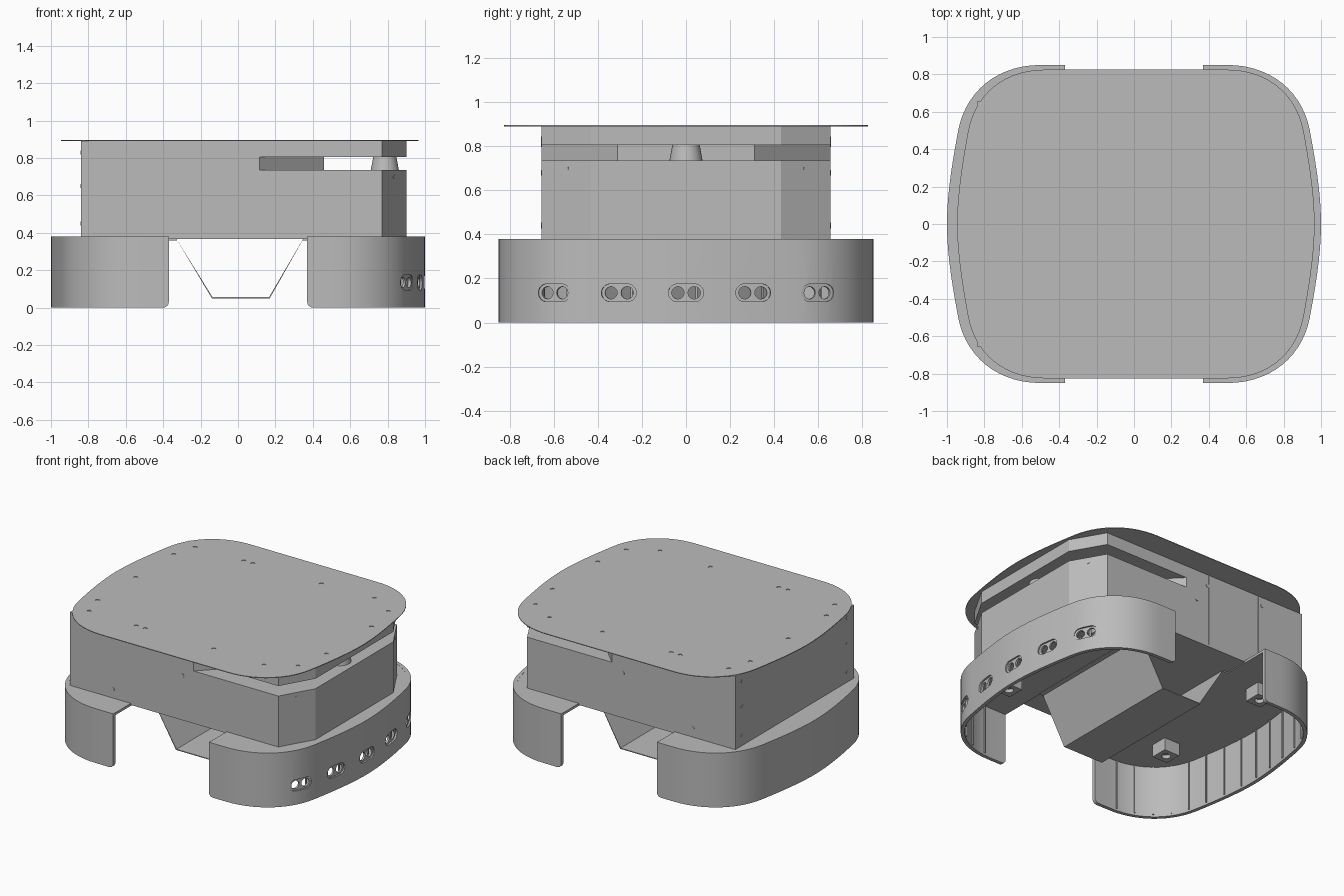
import bpy, bmesh, math
from mathutils import Vector, Matrix
from mathutils.geometry import interpolate_bezier

cube = bpy.data.objects.get("Cube")
if cube:
    bpy.data.objects.remove(cube, do_unlink=True)

grey = bpy.data.materials.new("mid grey")
grey.use_nodes = True
GREY = (0.5, 0.5, 0.5, 1)
grey.diffuse_color = GREY
grey.node_tree.nodes["Principled BSDF"].inputs["Base Color"].default_value = GREY


def activate(ob):
    bpy.ops.object.select_all(action="DESELECT")
    ob.select_set(True)
    bpy.context.view_layer.objects.active = ob


def smooth(ob):
    activate(ob)
    bpy.ops.object.shade_smooth_by_angle(angle=math.radians(30))


def make(name, bm):
    bmesh.ops.recalc_face_normals(bm, faces=bm.faces)
    mesh = bpy.data.meshes.new(name)
    bm.to_mesh(mesh)
    bm.free()
    mesh.materials.append(grey)
    ob = bpy.data.objects.new(name, mesh)
    bpy.context.collection.objects.link(ob)
    return ob


def prism(bm, pts, z0, z1, matrix=Matrix()):
    """Extrude a closed outline from z0 to z1."""
    low = [bm.verts.new(matrix @ Vector((p[0], p[1], z0))) for p in pts]
    high = [bm.verts.new(matrix @ Vector((p[0], p[1], z1))) for p in pts]
    bm.faces.new(low)
    bm.faces.new(high)
    n = len(pts)
    for i in range(n):
        j = (i + 1) % n
        bm.faces.new((low[i], low[j], high[j], high[i]))


def slab(name, pts, z0, z1):
    bm = bmesh.new()
    prism(bm, pts, z0, z1)
    return make(name, bm)


def box(bm, centre, size, turn=0):
    m = Matrix.Translation(centre) @ Matrix.Rotation(turn, 4, "Z") @ Matrix.Diagonal((*size, 1))
    bmesh.ops.create_cube(bm, size=1, matrix=m)


def rod(bm, centre, axis, radius, length, sides=16):
    rot = Vector(axis).to_track_quat("Z", "Y").to_matrix().to_4x4()
    bmesh.ops.create_cone(bm, cap_ends=True, segments=sides, radius1=radius, radius2=radius,
                          depth=length, matrix=Matrix.Translation(centre) @ rot)


def cut(ob, bm):
    cutter = make("cutter", bm)
    cutter.hide_render = True
    mod = ob.modifiers.new("cut", "BOOLEAN")
    mod.operation, mod.solver, mod.object = "DIFFERENCE", "EXACT", cutter
    activate(ob)
    bpy.ops.object.modifier_apply(modifier=mod.name)
    bpy.data.objects.remove(cutter, do_unlink=True)


def inset(pts, d):
    """Move an open counter-clockwise path inward by d."""
    out = []
    for i, p in enumerate(pts):
        t = (pts[min(i + 1, len(pts) - 1)] - pts[max(i - 1, 0)]).normalized()
        out.append(p + Vector((-t.y, t.x)) * d)
    return out


def mirrored(pts, sx):
    return [Vector((p[0] * sx, p[1])) for p in pts]


# Curved half outline, running from the front end round to the back end
corner = interpolate_bezier(Vector((.5, .85)), Vector((.73, .85)), Vector((.9, .71)), Vector((.94, .5)), 15)
side = interpolate_bezier(Vector((.94, .5)), Vector((.97, .34)), Vector((1, .16)), Vector((1, 0)), 11)
quarter = [Vector(p[:2]) for p in [Vector((.37, .85))] + corner + side[1:]]
half = [Vector((p.x, -p.y)) for p in quarter] + quarter[-2::-1]

# Bumpers with ledges, ribs and mounting brackets
WALL = 0.025
for sx, label in ((1, "left"), (-1, "right")):
    bm = bmesh.new()
    prism(bm, mirrored(half + inset(half, WALL)[::-1], sx), 0, .38)
    ends = [e for e in bm.edges if all(v.co.z < .01 and abs(v.co.x) < .38 for v in e.verts)]
    bmesh.ops.bevel(bm, geom=ends, offset=.03, segments=4, affect="EDGES", profile=.5)
    bumper = make(label + "_bumper", bm)
    if sx > 0:
        # Paired sensor holes in rounded recesses
        recess, holes = bmesh.new(), bmesh.new()
        for y in (-.6, -.305, 0, .305, .6):
            i = min(range(len(half)), key=lambda k: abs(half[k].y - y) + (half[k].x < .5))
            a, b = (half[i], half[i + 1]) if half[i].y <= y else (half[i - 1], half[i])
            p = a.lerp(b, (y - a.y) / (b.y - a.y))
            t = (b - a).normalized()
            out = Vector((t.y, -t.x, 0))
            frame = Matrix((Vector((t.x, t.y, 0)), Vector((0, 0, 1)), out)).transposed().to_4x4()
            frame = Matrix.Translation((p.x, p.y, .135)) @ frame
            arc = [math.pi * (k / 10 - .5) for k in range(11)]
            pill = [(.04 + .04 * math.cos(u), .04 * math.sin(u)) for u in arc]
            pill += [(-u, -v) for u, v in pill]
            prism(recess, pill, -.012, .05, frame)
            for s in (-.037, .037):
                rod(holes, frame @ Vector((s, 0, 0)), out, .028, .16, 20)
        cut(bumper, recess)
        cut(bumper, holes)
    smooth(bumper)

    slab(label + "_ledge", mirrored(inset(half, .01), sx), .362, .379)

    ribs = bmesh.new()
    path = inset(half, WALL + .003)
    for i in range(2, len(path) - 2, 3):
        t = path[i + 1] - path[i - 1]
        box(ribs, (path[i].x * sx, path[i].y, .19), (.008, .01, .35), math.atan2(t.y, t.x * sx))
    make(label + "_bumper_ribs", ribs)

    brackets, bores = bmesh.new(), bmesh.new()
    for y in (-.46, .46):
        box(brackets, (.65 * sx, y, .32), (.12, .12, .09))
        rod(bores, (.65 * sx, y, .27), (0, 0, 1), .03, .06)
    cut(make(label + "_brackets", brackets), bores)

# Floor between the bumpers
slab("floor_plate", [(-.38, -.655), (.38, -.655), (.38, .655), (-.38, .655)], .368, .38)

# Bent sheet trough, open at both ends
trough = bmesh.new()
profile = [(-.38, .368), (-.33, .368), (-.14, .05), (.17, .05), (.35, .368), (.38, .368)]
thick = [(-.38, .36), (-.325, .36), (-.136, .056), (.166, .056), (.344, .36), (.38, .36)]
for k in range(5):
    quad = [profile[k], profile[k + 1], thick[k + 1], thick[k]]
    prism(trough, quad, -.485, .485, Matrix.Rotation(math.pi / 2, 4, "X"))
make("trough", trough)

# Body: lower box, recessed core behind the scanner gap, upper lid
body_outline = [(-.84, -.655), (.77, -.655), (.9, -.43), (.9, .43), (.77, .655), (-.84, .655)]
core_outline = [(-.84, -.655), (.115, -.655), (.46, -.31), (.46, .31), (.115, .655), (-.84, .655)]
slab("lower_body", body_outline, .375, .735)
slab("body_core", core_outline, .735, .805)
slab("body_lid", body_outline, .805, .891)

# Screw heads and panel seams on the body walls
screws = bmesh.new()
for s in (-1, 1):
    for x, z in ((-.51, .83), (-.51, .44), (-.06, .81), (.03, .68)):
        rod(screws, (x, .655 * s, z), (0, 1, 0), .013, .006)
    rod(screws, (.835, .542 * s, .7), (.225, .13 * s, 0), .011, .006)
    for z in (.45, .65, .83):
        rod(screws, (-.84, .58 * s, z), (1, 0, 0), .011, .006)
make("body_screws", screws)
seams = bmesh.new()
for x, y in ((-.48, -.655), (-.48, .655), (-.07, .655)):
    box(seams, (x, y, .635), (.004, .003, .5))
make("panel_seams", seams)

# Scanner post in the gap
post = bmesh.new()
bmesh.ops.create_cone(post, cap_ends=True, segments=32, radius1=.075, radius2=.062, depth=.07,
                      matrix=Matrix.Translation((.785, 0, .77)))
smooth(make("scanner", post))

# Top plate with screw holes
rim = inset(half, .025)
outline = [Vector((p.x * .98 + .01, p.y)) for p in rim + mirrored(rim, -1)[::-1]]
top = slab("top_plate", outline, .89, .895)
holes = bmesh.new()
for x, y in ((-.745, .585), (-.795, .42), (-.375, .595), (-.305, .595), (.225, .595),
             (.625, .61), (.81, .5), (.855, .25)):
    for s in (-1, 1):
        rod(holes, (x, y * s + .005, .893), (0, 0, 1), .014, .05)
rod(holes, (-.795, .005, .893), (0, 0, 1), .014, .05)
cut(top, holes)
